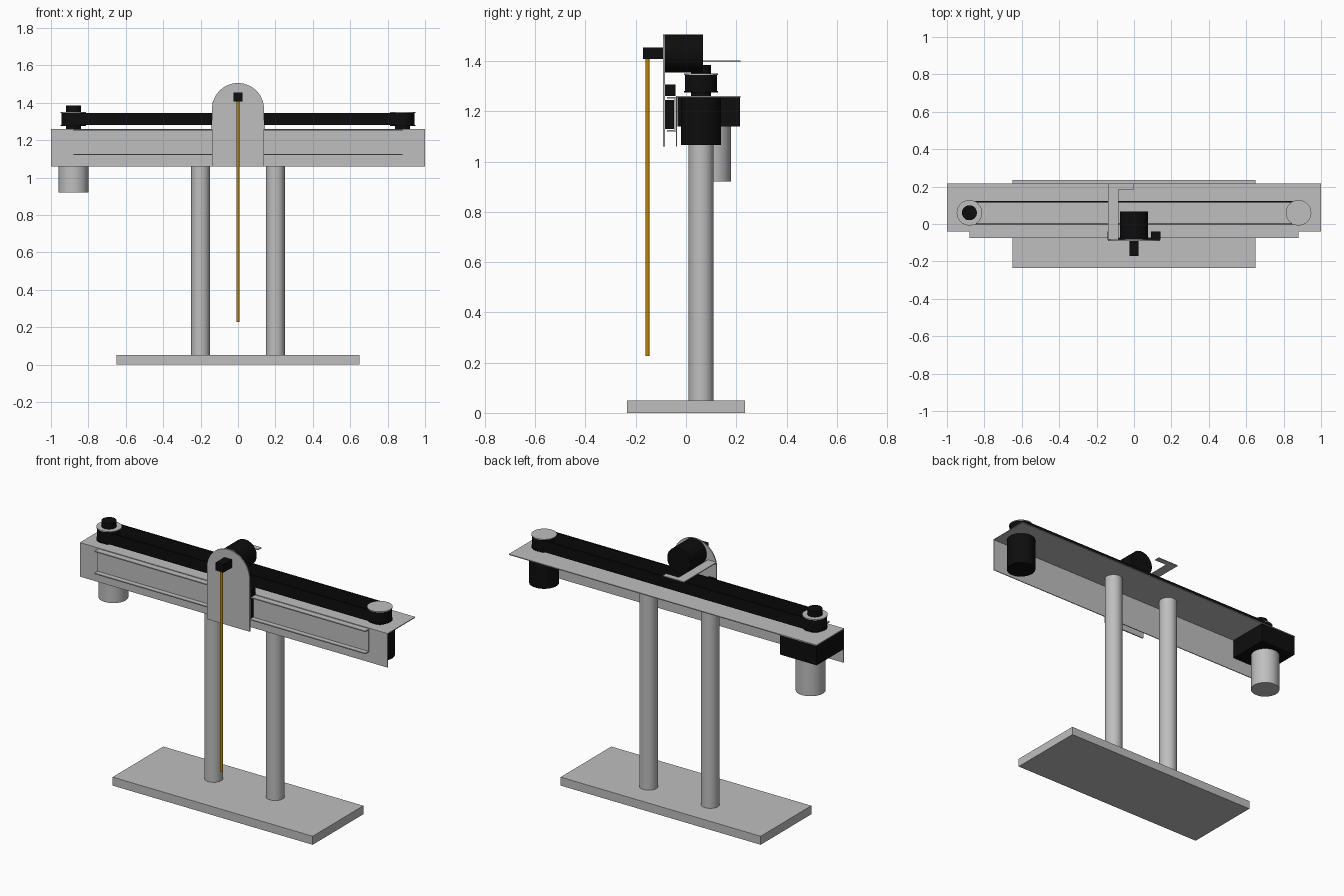
import bpy, bmesh, math
from mathutils import Matrix

cube = bpy.data.objects.get("Cube")
if cube:
    bpy.data.objects.remove(cube, do_unlink=True)


def material(name, rgb):
    m = bpy.data.materials.new(name)
    m.use_nodes = True
    m.diffuse_color = (*rgb, 1)
    m.node_tree.nodes["Principled BSDF"].inputs["Base Color"].default_value = (*rgb, 1)
    return m


GREY = material("light grey metal", (0.52, 0.52, 0.52))
BLACK = material("black plastic", (0.004, 0.004, 0.004))
GOLD = material("golden brass", (0.479, 0.238, 0.004))


def finish(name, bm, mat, smooth=False):
    bmesh.ops.recalc_face_normals(bm, faces=bm.faces)
    me = bpy.data.meshes.new(name)
    bm.to_mesh(me)
    bm.free()
    me.materials.append(mat)
    ob = bpy.data.objects.new(name, me)
    bpy.context.collection.objects.link(ob)
    if smooth:
        bpy.ops.object.select_all(action='DESELECT')
        ob.select_set(True)
        bpy.context.view_layer.objects.active = ob
        bpy.ops.object.shade_smooth_by_angle(angle=math.radians(35))
    return ob


def box(name, mat, x, y, z):
    """Box from (min, max) ranges on each axis."""
    bm = bmesh.new()
    bmesh.ops.create_cube(bm, size=1)
    for v in bm.verts:
        v.co = [r[0] if c < 0 else r[1] for c, r in zip(v.co, (x, y, z))]
    return finish(name, bm, mat)


def cylinder(name, mat, radius, a, b, across, axis='Z'):
    """Cylinder from a to b along Z (centred at x, y) or along Y (at x, z)."""
    bm = bmesh.new()
    bmesh.ops.create_cone(bm, cap_ends=True, segments=48, radius1=radius,
                          radius2=radius, depth=b - a)
    mid = (a + b) / 2
    if axis == 'Y':
        bm.transform(Matrix.Rotation(math.pi / 2, 4, 'X'))
        shift = (across[0], mid, across[1])
    else:
        shift = (across[0], across[1], mid)
    bm.transform(Matrix.Translation(shift))
    return finish(name, bm, mat, True)


def extrude(name, mat, points, direction, smooth=False):
    """Closed outline extruded along a vector."""
    bm = bmesh.new()
    face = bm.faces.new([bm.verts.new(p) for p in points])
    out = bmesh.ops.extrude_face_region(bm, geom=[face])
    verts = [g for g in out["geom"] if isinstance(g, bmesh.types.BMVert)]
    bmesh.ops.translate(bm, verts=verts, vec=direction)
    return finish(name, bm, mat, smooth)


AXIS_Y = 0.06      # centre line of columns and pulleys
PULLEY_X = 0.88

# Stand
box("base_plate", GREY, (-0.65, 0.65), (-0.235, 0.235), (0, 0.05))
for side, x in (("right", -0.2), ("left", 0.2)):
    cylinder(side + "_column", GREY, 0.05, 0.05, 1.255, (x, AXIS_Y))

# Angle beam
angle = [(-0.04, 1.06), (-0.035, 1.06), (-0.035, 1.255), (0.217, 1.255),
         (0.217, 1.26), (-0.04, 1.26)]
extrude("angle_beam", GREY, [(-1, y, z) for y, z in angle], (2, 0, 0))

# Channel rail on the front of the beam
rail = [(-0.04, 1.12), (-0.075, 1.12), (-0.075, 1.126), (-0.046, 1.126),
        (-0.046, 1.25), (-0.075, 1.25), (-0.075, 1.256), (-0.04, 1.256)]
extrude("channel_rail", GREY, [(-0.88, y, z) for y, z in rail], (1.76, 0, 0))

# Pulleys with their hubs
for side, x in (("right", -PULLEY_X), ("left", PULLEY_X)):
    at = (x, AXIS_Y)
    cylinder(side + "_lower_hub", BLACK, 0.04, 1.26, 1.277, at)
    cylinder(side + "_lower_flange", BLACK, 0.068, 1.275, 1.281, at)
    cylinder(side + "_pulley", BLACK, 0.056, 1.281, 1.345, at)
    cylinder(side + "_upper_flange", GREY, 0.068, 1.345, 1.35, at)
cylinder("right_upper_hub", BLACK, 0.04, 1.35, 1.385, (-PULLEY_X, AXIS_Y))


# Drive belt: a hollow stadium loop
def stadium(radius, steps=24):
    pts = []
    for end in (1, -1):
        for i in range(steps + 1):
            t = math.pi * (i / steps - 0.5)
            pts.append((end * (PULLEY_X + radius * math.cos(t)),
                        AXIS_Y + end * radius * math.sin(t)))
    return pts


bm = bmesh.new()
loops = [[bm.verts.new((x, y, z)) for x, y in stadium(r)]
         for r, z in ((0.064, 1.28), (0.064, 1.346), (0.056, 1.346), (0.056, 1.28))]
for k, lower in enumerate(loops):
    upper = loops[(k + 1) % 4]
    for i in range(len(lower)):
        j = (i + 1) % len(lower)
        bm.faces.new((lower[i], lower[j], upper[j], upper[i]))
finish("drive_belt", bm, BLACK, True)

# Drive motor with gearbox, and the sensor at the other end
box("gearbox", BLACK, (-1, -0.76), (-0.034, 0.215), (1.14, 1.254))
cylinder("drive_motor", GREY, 0.08, 0.92, 1.14, (-0.88, 0.1))
cylinder("end_sensor", BLACK, 0.08, 1.065, 1.254, (PULLEY_X, AXIS_Y))

# Carriage: arched plate, slider and guide blocks
R, ARCH_Z = 0.139, 1.366
arch = [(-R, 1.06), (R, 1.06)]
arch += [(R * math.cos(math.pi * i / 32), ARCH_Z + R * math.sin(math.pi * i / 32))
         for i in range(33)]
extrude("carriage_plate", GREY, [(x, -0.091, z) for x, z in arch], (0, 0.007, 0), True)
box("slider", BLACK, (-0.135, 0.135), (-0.084, -0.048), (1.13, 1.245))
for side, x in (("right", -0.117), ("left", 0.117)):
    box(side + "_guide_block", BLACK, (x - 0.026, x + 0.026), (-0.084, -0.041), (1.26, 1.306))

# Thin arm that reaches back over the belt
arm = [(-0.139, -0.084), (-0.083, -0.084), (-0.083, 0.185), (0, 0.185),
       (0, 0.217), (-0.139, 0.217)]
extrude("belt_arm", GREY, [(x, y, 1.396) for x, y in arm], (0, 0, 0.005))

# Pendulum
cylinder("pendulum_motor", BLACK, 0.075, -0.084, 0.067, (0, 1.43), 'Y')
box("pendulum_hub", BLACK, (-0.025, 0.025), (-0.171, -0.091), (1.407, 1.454))
cylinder("pendulum_rod", GOLD, 0.008, 0.227, 1.41, (0, -0.153))
